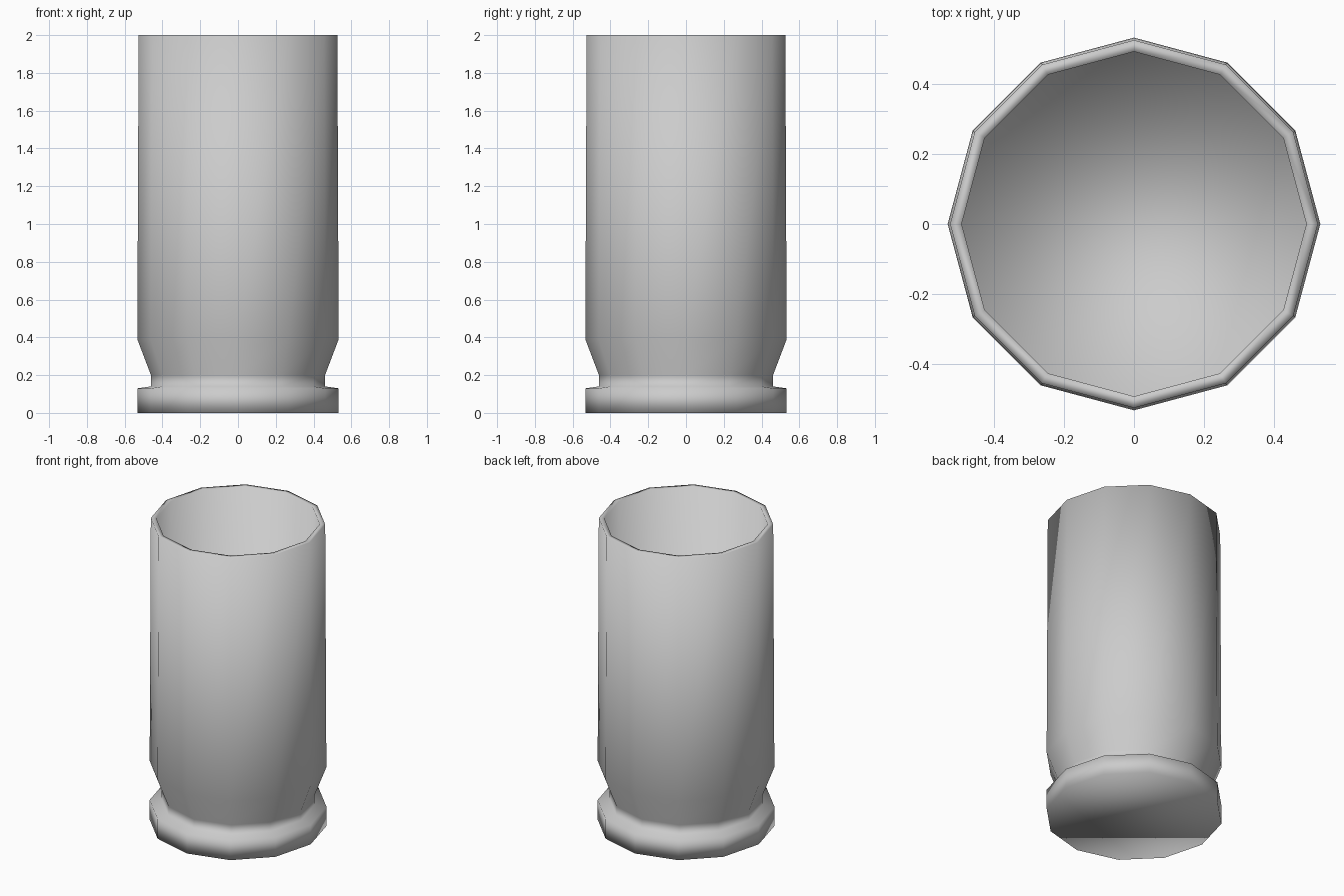
import bpy, bmesh, math

if "Cube" in bpy.data.objects:
    bpy.data.objects.remove(bpy.data.objects["Cube"])

SIDES = 12
# (radius, height) from the base, up the outside, over the mouth, down the inside
PROFILE = [(0.533, 0.0), (0.533, 0.13), (0.461, 0.14), (0.461, 0.20),
           (0.533, 0.39), (0.526, 2.0), (0.493, 2.0), (0.493, 0.39)]


def ring(bm, radius, z):
    return [bm.verts.new((radius * math.cos(2 * math.pi * i / SIDES),
                          radius * math.sin(2 * math.pi * i / SIDES), z))
            for i in range(SIDES)]


# Hollow casing: rimmed base, extractor groove, open mouth
bm = bmesh.new()
rings = [ring(bm, r, z) for r, z in PROFILE]
for a, b in zip(rings, rings[1:]):
    for i in range(SIDES):
        j = (i + 1) % SIDES
        bm.faces.new((a[i], a[j], b[j], b[i]))

# Closed base and inner floor
bm.faces.new(rings[0][::-1])
bm.faces.new(rings[-1])
bmesh.ops.recalc_face_normals(bm, faces=bm.faces[:])
for f in bm.faces:
    f.smooth = True

mesh = bpy.data.meshes.new("casing")
bm.to_mesh(mesh)
bm.free()
casing = bpy.data.objects.new("casing", mesh)
bpy.context.collection.objects.link(casing)
